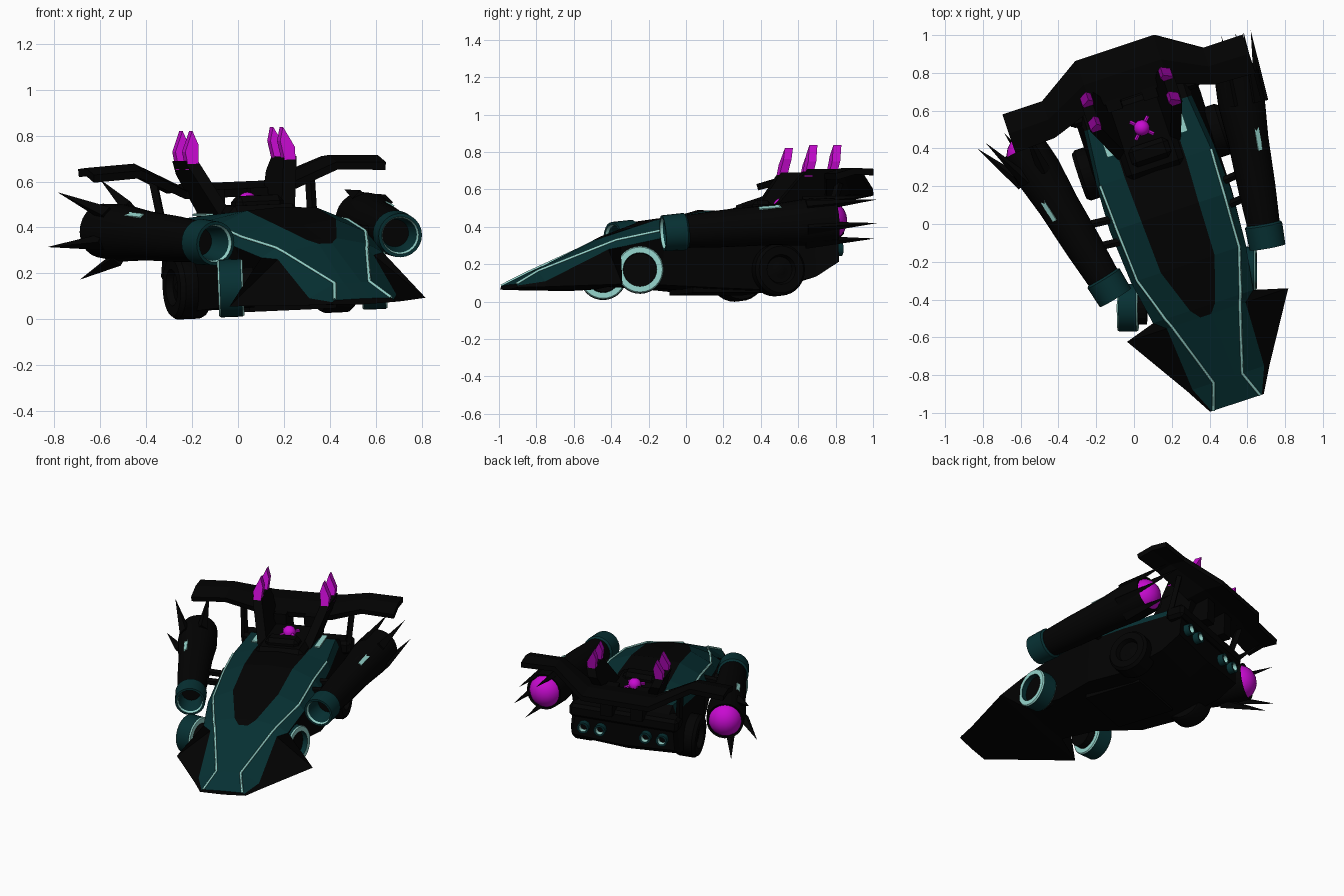
import bpy, bmesh, math
from mathutils import Matrix, Vector

old = bpy.data.objects.get("Cube")
if old:
    bpy.data.objects.remove(old)


def material(name, rgb):
    mat = bpy.data.materials.new(name)
    mat.use_nodes = True
    mat.diffuse_color = (*rgb, 1)
    mat.node_tree.nodes["Principled BSDF"].inputs["Base Color"].default_value = (*rgb, 1)
    return mat


BLACK, TEAL, LIGHT, MAGENTA = range(4)
PALETTE = [material("black", (.0008, .0008, .0008)),
           material("dark teal", (.002, .030, .033)),
           material("pale cyan", (.30, .66, .60)),
           material("magenta", (.58, .003, .64))]

# The whole car stands yawed and slightly rolled
ROOT = (Matrix.Translation((.2, .066, .25)) @ Matrix.Rotation(math.radians(18.4), 4, 'Z')
        @ Matrix.Rotation(math.radians(-2.4), 4, 'Y') @ Matrix.Translation((0, 0, -.25)))


def finish(name, bm, color=None, mirror=True, smooth=False, thickness=0):
    """Turn a bmesh in car coordinates into a placed object."""
    bmesh.ops.recalc_face_normals(bm, faces=bm.faces)
    if color is not None:
        for face in bm.faces:
            face.material_index = color
    mesh = bpy.data.meshes.new(name)
    bm.to_mesh(mesh)
    bm.free()
    for mat in PALETTE:
        mesh.materials.append(mat)
    obj = bpy.data.objects.new(name, mesh)
    bpy.context.collection.objects.link(obj)
    obj.matrix_world = ROOT
    if mirror:
        obj.modifiers.new("mirror", 'MIRROR')
    if thickness:
        solid = obj.modifiers.new("thickness", 'SOLIDIFY')
        solid.thickness = thickness
        solid.offset = 0
    if smooth:
        bpy.ops.object.select_all(action='DESELECT')
        obj.select_set(True)
        bpy.context.view_layer.objects.active = obj
        bpy.ops.object.shade_smooth_by_angle(angle=math.radians(35))


def loft(bm, rows, color_rule=lambda row, col: BLACK):
    grid = [[bm.verts.new(p) for p in row] for row in rows]
    for i, (a, b) in enumerate(zip(grid, grid[1:])):
        for j in range(len(a) - 1):
            face = bm.faces.new((a[j], a[j + 1], b[j + 1], b[j]))
            face.material_index = color_rule(i, j)
    return grid


def frame(origin, direction):
    quat = Vector(direction).to_track_quat('Z', 'Y')
    return Matrix.Translation(origin) @ quat.to_matrix().to_4x4()


def lathe(name, profile, origin, direction, sides=24, mirror=True):
    """Revolve (radius, distance, colour) points around an axis."""
    bm = bmesh.new()
    place = frame(origin, direction)
    rows = []
    for k in range(sides + 1):
        a = math.tau * k / sides
        rows.append([place @ Vector((r * math.cos(a), r * math.sin(a), t)) for r, t, c in profile])
    loft(bm, rows, lambda i, j: profile[j][2])
    bmesh.ops.remove_doubles(bm, verts=bm.verts, dist=.0005)
    finish(name, bm, mirror=mirror, smooth=True)


def ball(name, center, radius, color):
    bm = bmesh.new()
    bmesh.ops.create_uvsphere(bm, u_segments=20, v_segments=12, radius=radius,
                              matrix=Matrix.Translation(center))
    finish(name, bm, color, mirror=False, smooth=True)


def box(name, low, high, color=BLACK, mirror=True, matrix=Matrix(), bevel=0):
    bm = bmesh.new()
    low, high = Vector(low), Vector(high)
    size = Matrix.Diagonal((*(high - low), 1))
    bmesh.ops.create_cube(bm, size=1, matrix=matrix @ Matrix.Translation((low + high) / 2) @ size)
    if bevel:
        bmesh.ops.bevel(bm, geom=bm.edges[:], offset=bevel, segments=1, affect='EDGES')
    finish(name, bm, color, mirror)


def rod(name, a, b, radius, tip=None, sides=6, color=BLACK, mirror=True):
    bm = bmesh.new()
    a, b = Vector(a), Vector(b)
    bmesh.ops.create_cone(bm, cap_ends=True, segments=sides, radius1=radius,
                          radius2=radius if tip is None else tip, depth=(b - a).length,
                          matrix=frame((a + b) / 2, b - a))
    finish(name, bm, color, mirror)


def plate(name, loop, offset, color):
    """Extrude a closed loop of points by an offset."""
    bm = bmesh.new()
    face = bm.faces.new([bm.verts.new(p) for p in loop])
    new = bmesh.ops.extrude_face_region(bm, geom=[face])["geom"]
    bmesh.ops.translate(bm, verts=[v for v in new if isinstance(v, bmesh.types.BMVert)], vec=offset)
    bm.faces.new([v for v in face.verts]) if not face.is_valid else None
    finish(name, bm, color)


# Hull: y, floor, then half section of centre, cockpit edge, stripe, shoulder, lower edge
SECTIONS = [
    (-1.07, .065, (0, .09), (.03, .09), (.13, .088), (.14, .08), (.15, .07)),
    (-.93, .065, (0, .16), (.04, .16), (.08, .16), (.2, .1), (.23, .07)),
    (-.58, .065, (0, .33), (.03, .33), (.19, .3), (.22, .27), (.45, .075)),
    (-.53, .08, (0, .35), (.07, .35), (.21, .32), (.28, .28), (.21, .09)),
    (-.29, .07, (0, .41), (.15, .43), (.285, .37), (.32, .33), (.22, .08)),
    (0, .06, (0, .49), (.16, .48), (.3, .42), (.34, .36), (.33, .06)),
    (.25, .05, (0, .48), (.17, .47), (.31, .43), (.33, .38), (.33, .05)),
    (.55, .1, (0, .45), (.17, .45), (.28, .45), (.3, .4), (.34, .12)),
    (.68, .18, (0, .4), (.17, .4), (.28, .4), (.32, .37), (.34, .2)),
]


def hull_color(row, col):
    if row == len(SECTIONS) - 2 or col > 2:
        return BLACK
    return TEAL if col or row < 2 else BLACK


bm = bmesh.new()
grid = loft(bm, [[(x, s[0], z) for x, z in s[2:]] + [(0, s[0], s[1])] for s in SECTIONS], hull_color)
for end in (grid[0], grid[-1]):
    bm.faces.new(end)
finish("hull", bm)

# Pale stripes run along the hull crease
curve = bpy.data.curves.new("hull_stripe", 'CURVE')
curve.dimensions = '3D'
curve.bevel_depth = .008
curve.bevel_resolution = 0
curve.materials.append(PALETTE[LIGHT])
for side in (-1, 1):
    line = curve.splines.new('POLY')
    line.points.add(6)
    for point, s in zip(line.points, SECTIONS):
        point.co = (side * s[4][0], s[0], s[4][1] + .001, 1)
stripe = bpy.data.objects.new("hull_stripe", curve)
bpy.context.collection.objects.link(stripe)
stripe.matrix_world = ROOT

# Rear deck, hood scoop, bumper and shoulder accents
box("rear_deck", (-.16, .22, .38), (.16, .64, .5), mirror=False, bevel=.03)
box("hood_scoop", (-.11, .28, .44), (.11, .39, .54), mirror=False, bevel=.025)
box("rear_bumper", (-.36, .58, .33), (.36, .71, .42), mirror=False, bevel=.02)
box("floor_pan", (-.2, -.1, .04), (.2, .3, .1), mirror=False)
box("shoulder_accent", (.19, .38, .46), (.225, .56, .469), LIGHT)

# Hollow front wheels, steered straight ahead
steer = Vector((.949, -.316, 0))
for center, side in ((Vector((-.385, -.41, .152)), -1), (Vector((.27, -.42, .158)), 1)):
    lathe("front_wheel", [(.09, -.055, LIGHT), (.12, -.055, LIGHT), (.126, -.047, TEAL), (.126, .047, LIGHT),
                          (.12, .055, LIGHT), (.09, .055, TEAL), (.09, -.055, TEAL)],
          center, steer, 32, mirror=False)
    rod("front_hub", center - steer * side * .1, center + steer * side * .02, .089, sides=20, mirror=False)

# Solid rear wheels
lathe("rear_wheel", [(0, 0, BLACK), (.13, 0, BLACK), (.14, .02, BLACK), (.14, .12, BLACK), (.125, .14, BLACK),
                     (.08, .14, BLACK), (.07, .11, BLACK), (.03, .11, BLACK), (0, .13, BLACK)],
      (.27, .33, .155), (1, 0, 0), 28)

# Engine pods: the right one is splayed wider, as are its spikes
POD = [(0, .1, BLACK), (.06, .1, TEAL), (.076, -.015, LIGHT), (.082, -.03, TEAL), (.096, -.03, TEAL),
       (.1, .09, TEAL), (.088, .1, BLACK), (.1, .3, BLACK), (.108, .55, BLACK),
       (.125, .75, BLACK), (.118, .91, BLACK), (.11, .9, BLACK), (0, .9, BLACK)]
for side, slope, splay, reach in ((1, .115, .12, 1.12), (-1, .18, .225, 1.03)):
    front = Vector((.43 * side, -.31, .35))
    axis = Vector((slope * side, .78, .055)).normalized()
    out = axis.cross(Vector((0, 0, 1))).normalized() * side
    up = Vector((0, 0, 1))
    lathe("engine_pod", POD, front, axis, mirror=False)
    ball("thruster_glow", front + axis * .86, .112, MAGENTA)
    for degrees in (48, -18, -76, 108):
        a = math.radians(degrees)
        radial = out * math.cos(a) + up * math.sin(a)
        rod("pod_spike", front + axis * .74 + radial * .11, front + axis * reach + radial * splay,
            .036, 0, 4, mirror=False)
    for y in (.27, .4):
        joint = front + axis * y
        rod("pod_strut", (.28 * side, joint.y - .02, .37), joint, .024, mirror=False)
    tilt = Matrix((out * side, axis, up)).transposed().to_4x4()
    tilt = Matrix.Translation(front + axis * .55) @ tilt @ Matrix.Rotation(math.radians(32 * side), 4, 'Y')
    box("pod_light", (-.013, -.065, .104), (.013, .065, .112), LIGHT, False, tilt)

# Cranked rear wing on two posts
bm = bmesh.new()
loft(bm, [[(x, lead, z - .025), (x, (lead + trail) / 2, z + .005), (x, trail, z)] for x, lead, trail, z in (
    (0, .65, .917, .575), (.22, .65, .917, .575), (.45, .57, .77, .675), (.67, .56, .77, .665))])
finish("rear_wing", bm, BLACK, thickness=.035)
rod("wing_post", (.34, .6, .36), (.36, .68, .62), .022, sides=4)
box("wing_mount", (.06, .6, .4), (.14, .76, .57))

# Leaning fins with pointed glowing prongs
plate("fin", [(.11 + (z - .45) * .35, y, z) for y, z in ((.33, .44), (.62, .44), (.73, .64), (.71, .7), (.54, .7))],
      (.06, 0, 0), BLACK)
for start in (.525, .66):
    plate("fin_prong", [(x, start + (z - .67) * .25, z) for x, z in (
        (.2, .67), (.245, .66), (.252, .74), (.208, .83), (.188, .77))], (0, .045, 0), MAGENTA)

# Glowing core with four legs
ball("core_orb", (0, .47, .512), .042, MAGENTA)
for dy in (-1, 1):
    rod("core_leg", (0, .47, .512), (.05, .47 + dy * .05, .505), .011, color=MAGENTA)

# Paired exhaust pipes
for x in (.15, .26):
    lathe("exhaust", [(0, .03, BLACK), (.022, .03, LIGHT), (.025, .06, TEAL), (.038, .06, TEAL), (.038, 0, TEAL)],
          (x, .66, .27), (0, 1, 0), 16)
